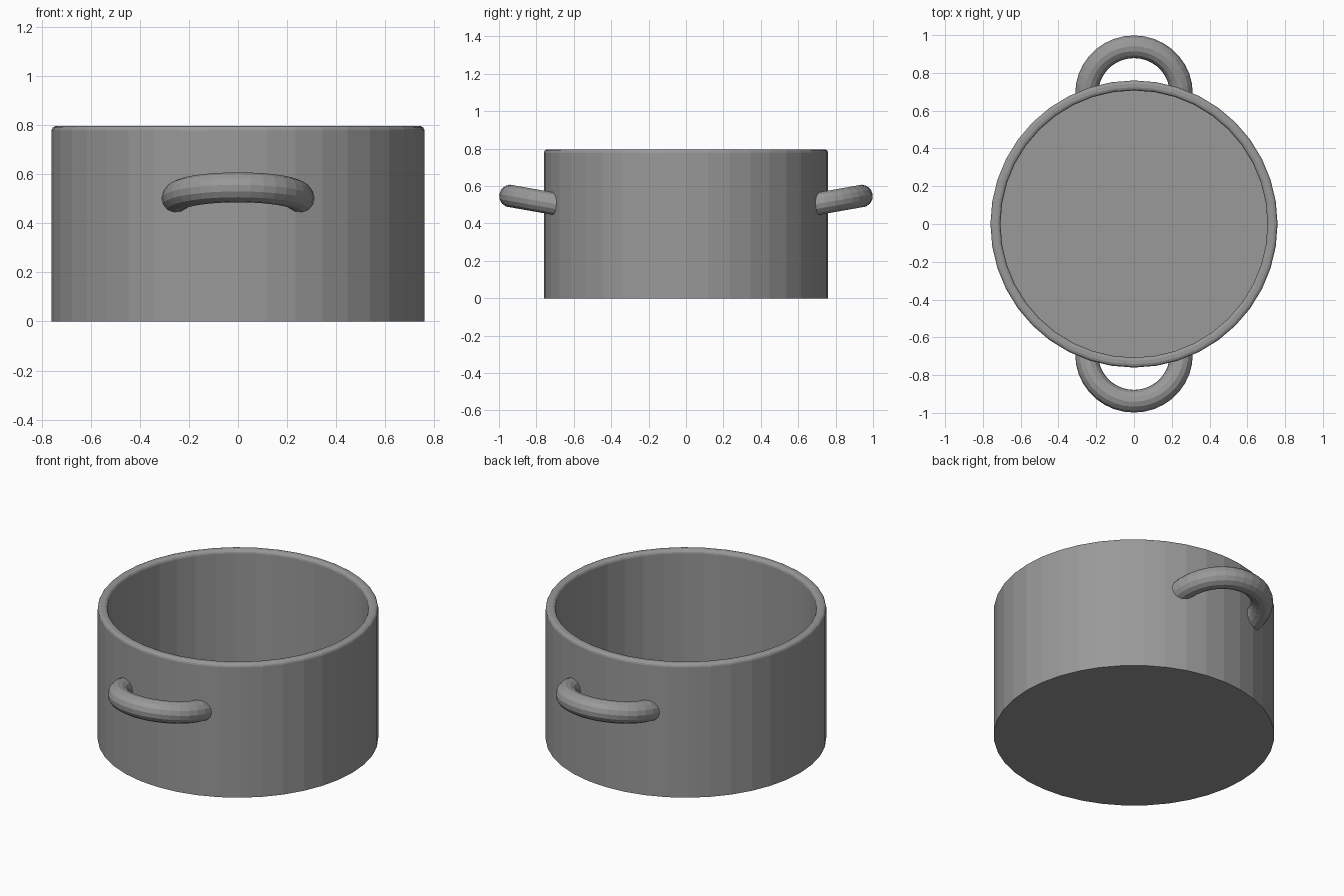
import bpy, math
from mathutils import Vector, Matrix

if "Cube" in bpy.data.objects:
    bpy.data.objects.remove(bpy.data.objects["Cube"])

SIDES = 40
metal = bpy.data.materials.new("dark_metal")
metal.diffuse_color = (0.32, 0.32, 0.32, 1)
metal.use_nodes = True
metal.node_tree.nodes["Principled BSDF"].inputs["Base Color"].default_value = metal.diffuse_color


def make_object(name, verts, faces):
    mesh = bpy.data.meshes.new(name)
    mesh.from_pydata(verts, [], faces)
    mesh.materials.append(metal)
    obj = bpy.data.objects.new(name, mesh)
    bpy.context.collection.objects.link(obj)
    return obj


def bridge(a, b, n):
    return [(a * n + j, a * n + (j + 1) % n, b * n + (j + 1) % n, b * n + j)
            for j in range(n)]


# Pot body: outer wall, rounded rim, inner wall and floor
profile = [(0.76, 0), (0.76, 0.777), (0.758, 0.785), (0.753, 0.792), (0.743, 0.796),
           (0.724, 0.796), (0.714, 0.792), (0.709, 0.785), (0.707, 0.777), (0.707, 0.05)]
verts = [(r * math.cos(2 * math.pi * j / SIDES), r * math.sin(2 * math.pi * j / SIDES), z)
         for r, z in profile for j in range(SIDES)]
faces = [f for i in range(len(profile) - 1) for f in bridge(i, i + 1, SIDES)]
last = (len(profile) - 1) * SIDES
faces.append(tuple(reversed(range(SIDES))))
faces.append(tuple(range(last, last + SIDES)))
make_object("pot_body", verts, faces)


# Handle: half ring tilted upward, ends sunk in the wall
def handle(name, turn):
    major, minor, arcs, n = 0.25, 0.061, 18, 14
    place = (Matrix.Rotation(turn, 4, 'Z') @ Matrix.Translation((0, 0.692, 0.503))
             @ Matrix.Rotation(math.radians(10), 4, 'X'))
    verts = []
    for i in range(arcs + 1):
        a = math.pi * i / arcs
        for j in range(n):
            b = 2 * math.pi * j / n
            r = major + minor * math.cos(b)
            verts.append(place @ Vector((r * math.cos(a), r * math.sin(a), minor * math.sin(b))))
    # winding is reversed so that the normals point outward
    faces = [tuple(reversed(f)) for i in range(arcs) for f in bridge(i, i + 1, n)]
    faces.append(tuple(range(n)))
    faces.append(tuple(reversed(range(arcs * n, arcs * n + n))))
    make_object(name, verts, faces)


handle("back_handle", 0)
handle("front_handle", math.pi)
